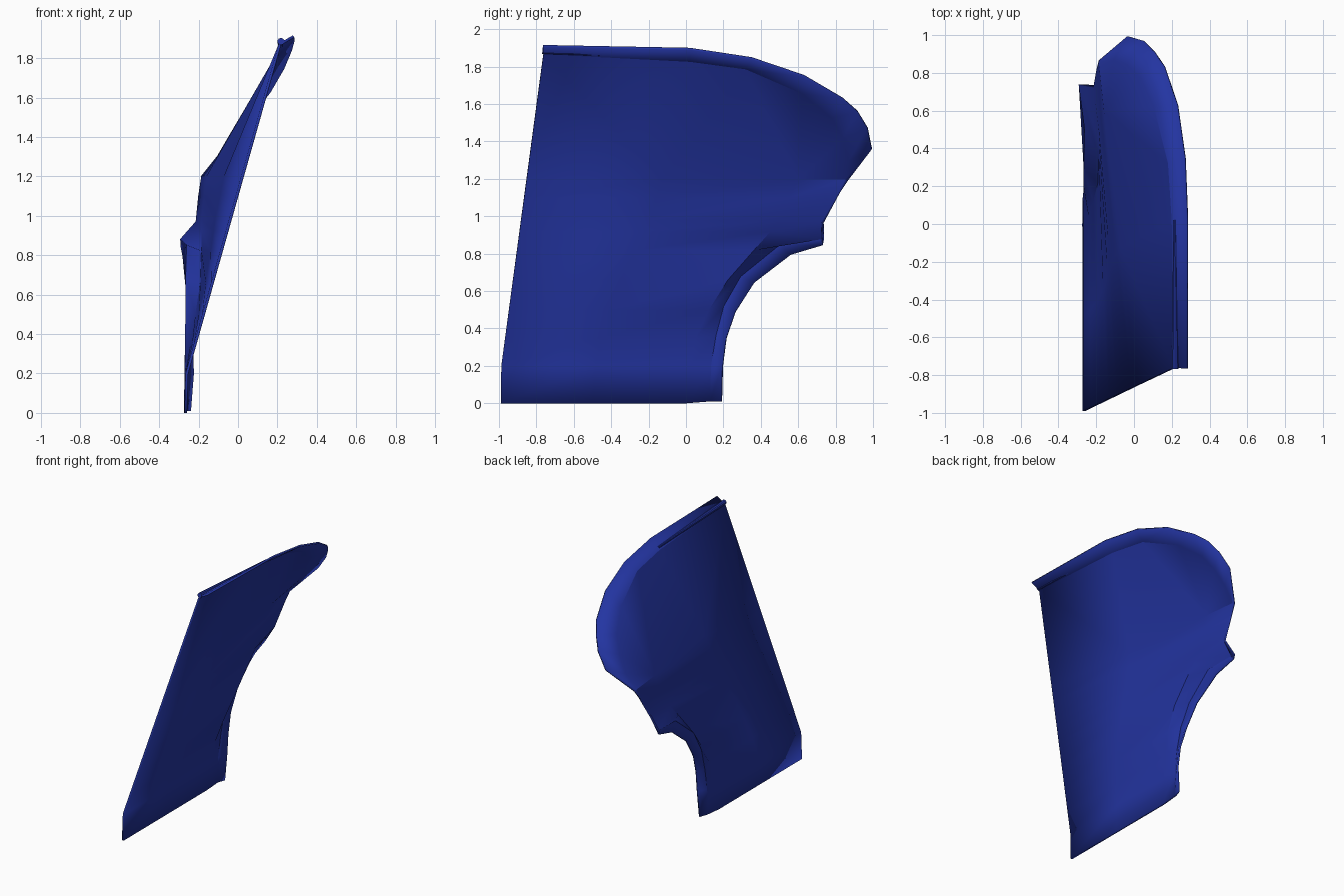
import bpy
import bmesh
import math
from mathutils import Vector

default = bpy.data.objects.get("Cube")
if default:
    bpy.data.objects.remove(default, do_unlink=True)

# Single paint colour
blue = bpy.data.materials.new("blue_paint")
blue.use_nodes = True
blue.diffuse_color = (0.017, 0.035, 0.36, 1)
bsdf = next(n for n in blue.node_tree.nodes if n.type == 'BSDF_PRINCIPLED')
bsdf.inputs["Base Color"].default_value = blue.diffuse_color


def front_edge(z):
    """Point on the straight leaning front edge, vertical near the foot."""
    t = max(0, (z - 0.18) / 1.7)
    return Vector((-0.265 + 0.48 * t, -0.99 + 0.23 * t, z))


def points(table):
    """Turn (y, z, x) triples into vectors."""
    return [Vector((x, y, z)) for y, z, x in table]


def loft(bm, rows):
    """Bridge neighbouring rows of vertices with quads."""
    for low, high in zip(rows, rows[1:]):
        for i in range(len(low) - 1):
            corners = []
            for v in (low[i], low[i + 1], high[i + 1], high[i]):
                if v not in corners:
                    corners.append(v)
            if len(corners) > 2 and not bm.faces.get(corners):
                bm.faces.new(corners)


def finish(obj):
    obj.data.materials.append(blue)
    bpy.ops.object.select_all(action='DESELECT')
    obj.select_set(True)
    bpy.context.view_layer.objects.active = obj
    bpy.ops.object.shade_smooth_by_angle(angle=math.radians(25))


# Arch: inner crease, lip root and lip edge from the foot upward
arch_crease = points([
    (0, 0, -.267), (.02, .2, -.26), (.05, .35, -.235), (.12, .5, -.21),
    (.22, .66, -.185), (.36, .82, -.18), (.45, .92, -.18), (.5, .98, -.18),
    (.55, 1.1, -.165), (.6, 1.2, -.153)])
lip_root = points([
    (.13, .01, -.265), (.135, .2, -.265), (.16, .36, -.262), (.2, .52, -.26),
    (.29, .68, -.26), (.5, .85, -.255), (.735, .88, -.288), (.725, .97, -.208),
    (.8, 1.1, -.195), (.85, 1.2, -.18)])
lip_edge = points([
    (.19, .01, -.245), (.195, .2, -.23), (.215, .35, -.235), (.265, .49, -.25),
    (.365, .645, -.26), (.56, .795, -.275), (.73, .845, -.285),
    (.73, .965, -.208), (.825, 1.13, -.19), (.865, 1.19, -.18)])

# Crown: root and outer edge of the flared rim, front to back
rim_root = points([
    (-.762, 1.87, .213), (.02, 1.83, .205), (.32, 1.79, .185),
    (.62, 1.66, .11), (.78, 1.53, .035), (.84, 1.42, -.03), (.87, 1.3, -.1)])
rim_edge = points([
    (-.765, 1.91, .282), (.02, 1.895, .283), (.35, 1.845, .27),
    (.63, 1.75, .23), (.835, 1.63, .16), (.915, 1.56, .105),
    (.97, 1.47, .05), (.993, 1.36, -.03)])

bm = bmesh.new()


def verts(coords):
    return [bm.verts.new(c) for c in coords]


# Lower panel
lower = []
for crease, root, edge in zip(arch_crease, lip_root, lip_edge):
    a = front_edge(crease.z)
    lower.append(verts([a, a.lerp(crease, 0.5), crease, root, edge]))
loft(bm, lower)

# Upper panel grows from the top row of the lower panel
base = lower[-1]
root = verts(rim_root)
edge = verts(rim_edge)
front, middle, crease, corner, tip = base
for face in ((front, middle, root[0]), (middle, root[1], root[0]),
             (middle, crease, root[2], root[1]),
             (crease, root[3], root[2]), (crease, root[4], root[3]),
             (crease, root[5], root[4]), (crease, root[6], root[5]),
             (crease, corner, root[6])):
    bm.faces.new(face)

# Flared rim
loft(bm, [root + [corner], edge[:-1] + [edge[-1]]])
bm.faces.new((corner, tip, edge[-1]))
bmesh.ops.recalc_face_normals(bm, faces=bm.faces[:])
mesh = bpy.data.meshes.new("fender_panel")
bm.to_mesh(mesh)
bm.free()
panel = bpy.data.objects.new("fender_panel", mesh)
bpy.context.collection.objects.link(panel)
sheet = panel.modifiers.new("sheet_thickness", 'SOLIDIFY')
sheet.thickness = 0.014
sheet.offset = 0
finish(panel)

# Rolled bead along the top seam
start, end = Vector((.218, -.768, 1.885)), Vector((.215, .02, 1.845))
axis = end - start
bpy.ops.mesh.primitive_cone_add(vertices=10, radius1=0.018, radius2=0.008,
                                depth=axis.length, location=(start + end) / 2,
                                rotation=axis.to_track_quat('Z', 'Y').to_euler())
bead = bpy.context.object
bead.name = "top_bead"
finish(bead)
